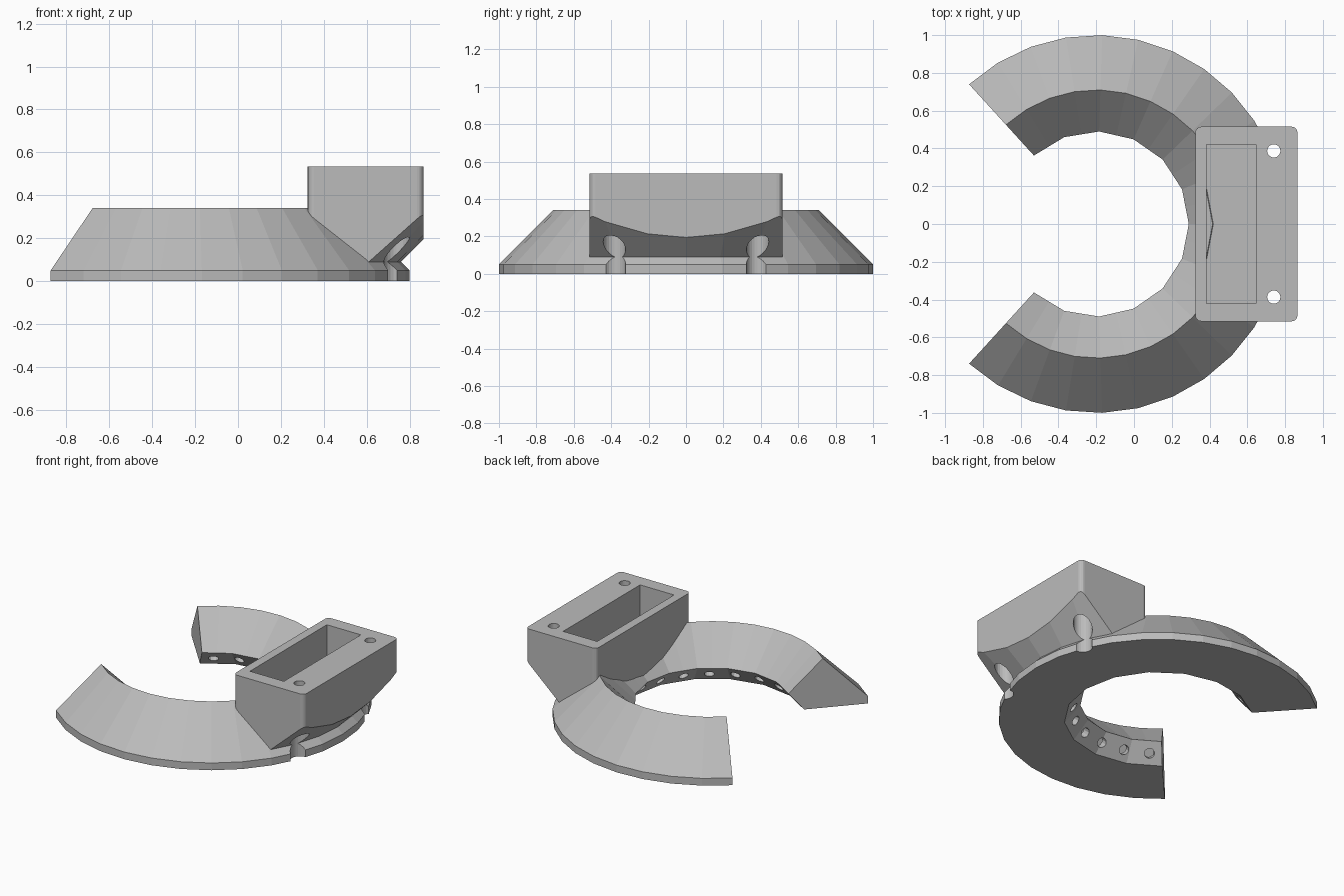
import bpy, bmesh, math
from mathutils import Vector, Matrix

if "Cube" in bpy.data.objects:
    bpy.data.objects.remove(bpy.data.objects["Cube"])

CX = -0.2                      # ring axis
END = math.radians(132.3)      # half sweep of the open ring
STEPS = 24

grey = bpy.data.materials.new("plain_grey")
grey.diffuse_color = (0.5, 0.5, 0.5, 1)
grey.use_nodes = True
grey.node_tree.nodes["Principled BSDF"].inputs["Base Color"].default_value = grey.diffuse_color


def finish(bm, name):
    bmesh.ops.recalc_face_normals(bm, faces=bm.faces)
    me = bpy.data.meshes.new(name)
    bm.to_mesh(me)
    bm.free()
    ob = bpy.data.objects.new(name, me)
    bpy.context.collection.objects.link(ob)
    me.materials.append(grey)
    return ob


def sweep(name, profile, end=END, coarse=()):
    """Sweep an (r, z) profile round the ring axis; coarse points use half the sides."""
    bm = bmesh.new()
    rings = []
    for i in range(STEPS + 1):
        a = -end + 2 * end * i / STEPS
        ring = []
        for k, (r, z) in enumerate(profile):
            if k in coarse and i % 2:
                r *= math.cos(2 * end / STEPS)
            ring.append(bm.verts.new((CX + r * math.cos(a), r * math.sin(a), z)))
        rings.append(ring)
    n = len(profile)
    for p, q in zip(rings, rings[1:]):
        for k in range(n):
            bm.faces.new((p[k], p[(k + 1) % n], q[(k + 1) % n], q[k]))
    bm.faces.new(rings[0])
    bm.faces.new(rings[-1])
    return finish(bm, name)


def extrude_y(name, profile, half, round_corners=0):
    """Extrude an (x, z) profile along y, optionally rounding the upright edges."""
    bm = bmesh.new()
    a, b = ([bm.verts.new((x, s * half, z)) for x, z in profile] for s in (-1, 1))
    n = len(profile)
    bm.faces.new(a)
    bm.faces.new(b)
    for k in range(n):
        bm.faces.new((a[k], a[(k + 1) % n], b[(k + 1) % n], b[k]))
    if round_corners:
        up = [e for e in bm.edges
              if (e.verts[0].co - e.verts[1].co).normalized().z ** 2 > 0.99]
        bmesh.ops.bevel(bm, geom=up, offset=round_corners, segments=4,
                        profile=0.5, affect='EDGES')
    return finish(bm, name)


def cylinder(name, centre, axis, radius, length, sides):
    bm = bmesh.new()
    turn = Vector(axis).to_track_quat('Z', 'Y').to_matrix().to_4x4()
    bmesh.ops.create_cone(bm, cap_ends=True, segments=sides, radius1=radius,
                          radius2=radius, depth=length,
                          matrix=Matrix.Translation(centre) @ turn)
    return finish(bm, name)


def boolean(target, tool, op='DIFFERENCE'):
    m = target.modifiers.new(op.lower(), 'BOOLEAN')
    m.operation, m.object, m.solver = op, tool, 'EXACT'
    bpy.context.view_layer.objects.active = target
    bpy.ops.object.modifier_apply(modifier=m.name)
    bpy.data.objects.remove(tool)


# open ring duct with ridged section
duct = sweep("ring_duct", [(0.59, 0), (1.0, 0), (1.0, 0.05), (0.71, 0.34), (0.49, 0.12)],
             coarse=(0, 4))

# inlet block, its underside trimmed to a cone round the ring axis
block = extrude_y("inlet_block", [(0.325, 0.115), (0.615, 0.06), (0.865, 0.06),
                                  (0.865, 0.535), (0.325, 0.535)], 0.515, 0.03)
boolean(block, sweep("cone_cutter", [(0.821, -0.05), (1.7, -0.05), (1.7, 0.829)]))
boolean(duct, block, 'UNION')

# hollow inside of the ring, and the rectangular inlet leading into it
boolean(duct, sweep("cavity_cutter", [(0.62, 0.04), (0.94, 0.04), (0.71, 0.27), (0.56, 0.12)],
                    math.radians(129.5), coarse=(0, 3)))
boolean(duct, extrude_y("inlet_cutter", [(0.385, 0.045), (0.645, 0.045),
                                         (0.645, 0.7), (0.385, 0.7)], 0.42))

# screw holes with wider clearance bores below
for s in (-1, 1):
    boolean(duct, cylinder("screw_cutter", (0.74, s * 0.387, 0.4), (0, 0, 1), 0.035, 0.8, 24))
    boolean(duct, cylinder("clearance_cutter", (0.74, s * 0.383, 0.17), (0, 0, 1), 0.06, 0.5, 24))

# row of air nozzles through the inner wall
for i in range(-7, 8):
    a = math.radians(17.7 * i)
    c, s = math.cos(a), math.sin(a)
    boolean(duct, cylinder("nozzle_cutter", (CX + 0.535 * c, 0.535 * s, 0.06),
                           (0.77 * c, 0.77 * s, 0.64), 0.032, 0.14, 12))
